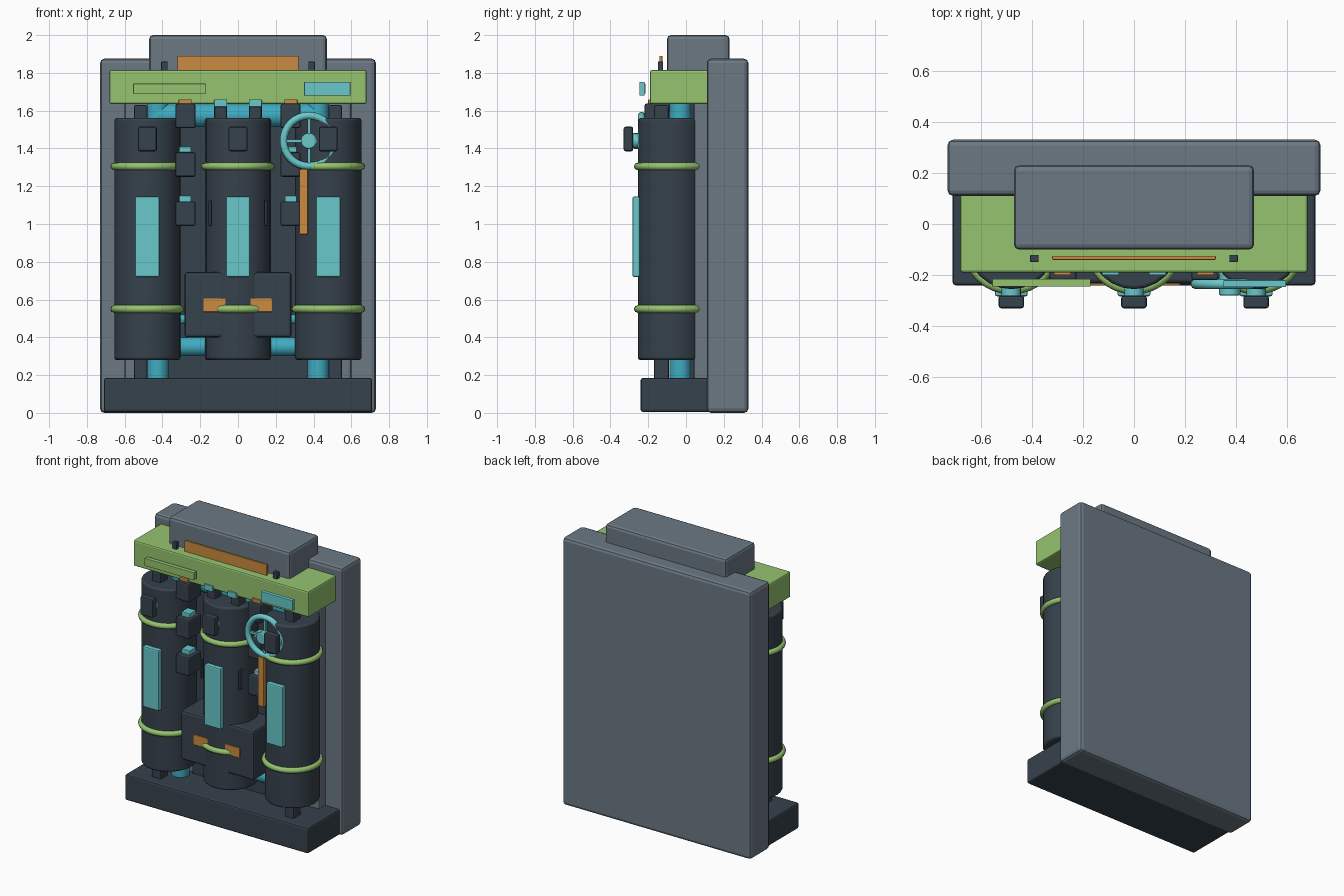
import bpy, math
from mathutils import Matrix

old = bpy.data.objects.get("Cube")
if old:
    bpy.data.objects.remove(old, do_unlink=True)


def material(name, rgb):
    m = bpy.data.materials.new(name)
    m.use_nodes = True
    m.diffuse_color = (*rgb, 1)
    m.node_tree.nodes["Principled BSDF"].inputs["Base Color"].default_value = (*rgb, 1)
    return m


GREY = material("slate grey", (0.15, 0.19, 0.23))
DARK = material("dark blue grey", (0.037, 0.054, 0.073))
GREEN = material("leaf green", (0.30, 0.55, 0.16))
CYAN = material("pale cyan", (0.14, 0.58, 0.60))
TEAL = material("pipe teal", (0.05, 0.41, 0.53))
ORANGE = material("orange", (0.60, 0.26, 0.05))


def finish(name, mat, bevel=0, segments=2):
    ob = bpy.context.object
    ob.name = ob.data.name = name
    ob.data.materials.append(mat)
    if bevel:
        mod = ob.modifiers.new("soft edges", "BEVEL")
        mod.width, mod.segments = bevel, segments
        mod.limit_method = "ANGLE"
        mod.angle_limit = math.radians(40)
    return ob


def box(name, mat, x, y, z, bevel=0.006):
    """Box from (low, high) ranges on each axis."""
    bpy.ops.mesh.primitive_cube_add(size=1)
    ob = bpy.context.object
    size = [b - a for a, b in (x, y, z)]
    centre = [(a + b) / 2 for a, b in (x, y, z)]
    ob.data.transform(Matrix.Translation(centre) @ Matrix.Diagonal((*size, 1)))
    return finish(name, mat, bevel)


def around(c, half):
    return (c - half, c + half)


TURN = {"x": (0, math.pi / 2, 0), "y": (math.pi / 2, 0, 0), "z": (0, 0, 0)}


def rod(name, mat, centre, radius, length, axis="z", sides=24, bevel=0):
    bpy.ops.mesh.primitive_cylinder_add(vertices=sides, radius=radius, depth=length,
                                        location=centre, rotation=TURN[axis])
    bpy.ops.object.shade_smooth_by_angle(angle=math.radians(35))
    return finish(name, mat, bevel)


def ring(name, mat, centre, major, minor, axis="z"):
    bpy.ops.mesh.primitive_torus_add(major_radius=major, minor_radius=minor,
                                     major_segments=32, minor_segments=8,
                                     location=centre, rotation=TURN[axis])
    bpy.ops.object.shade_smooth_by_angle(angle=math.radians(50))
    return finish(name, mat)


# Housing
box("back_panel", GREY, (-0.73, 0.73), (0.11, 0.33), (0, 1.875), 0.022)
box("inner_panel", GREY, (-0.60, 0.60), (0.04, 0.13), (0.1, 1.75), 0.015)
box("core_panel", DARK, (-0.37, 0.37), (0.02, 0.12), (0.1, 1.7))
box("base_plinth", DARK, (-0.71, 0.71), (-0.24, 0.2), (0.005, 0.185), 0.012)
box("header_beam", GREEN, (-0.68, 0.68), (-0.19, 0.13), (1.635, 1.815), 0.01)
box("top_block", GREY, (-0.47, 0.47), (-0.10, 0.23), (1.7, 2.0), 0.02)

# Header details
box("carry_bar", ORANGE, (-0.32, 0.32), (-0.14, -0.125), (1.8, 1.89), 0.003)
box("header_strip", GREEN, (-0.555, -0.17), (-0.245, -0.215), (1.69, 1.743), 0.002)
box("header_display", CYAN, (0.35, 0.595), (-0.247, -0.22), (1.68, 1.753), 0.003)
for s in (-1, 1):
    box("carry_bar_peg", DARK, around(s * 0.39, 0.017), around(-0.135, 0.014), (1.8, 1.86), 0.004)
    for x, mat in ((0.28, ORANGE), (0.092, CYAN)):
        box("status_light", mat, around(s * x, 0.034), (-0.2, -0.18), (1.62, 1.66), 0.003)

# Three tanks with bands, gauges and knobs
TANK_Y = -0.08
for x in (-0.48, 0, 0.478):
    rod("tank", DARK, (x, TANK_Y, 0.92), 0.175, 1.28, bevel=0.012)
    for z in (0.55, 1.305):
        ring("tank_band", GREEN, (x, TANK_Y, z), 0.176, 0.02)
    box("tank_gauge", CYAN, around(x, 0.064), (-0.283, -0.245), (0.72, 1.145), 0.008)
    rod("knob_stem", CYAN, (x, -0.265, 1.44), 0.038, 0.05, "y", 16)
    box("tank_knob", DARK, around(x, 0.05), (-0.33, -0.28), (1.385, 1.515), 0.01)

# Pipework behind the tanks
for s in (-1, 1):
    rod("riser_pipe", TEAL, (s * 0.424, -0.03, 0.9), 0.057, 1.5)
    for low, high in ((0.17, 0.3), (1.54, 1.63)):
        box("tank_peg", DARK, around(s * 0.515, 0.036), (-0.17, -0.09), (low, high), 0.01)
    box("centre_peg", DARK, around(s * 0.092, 0.034), (-0.17, -0.09), (1.54, 1.635), 0.01)
    box("tank_rib", DARK, around(s * 0.148, 0.007), (-0.2, -0.15), (0.99, 1.125), 0.003)
for z, r in ((0.35, 0.05), (0.495, 0.025), (1.575, 0.062)):
    rod("cross_pipe", TEAL, (0, -0.03, z), r, 0.85, "x")

# Valve blocks between the tanks
for s in (-1, 1):
    for z in (1.055, 1.315, 1.572):
        box("valve_block", DARK, around(s * 0.278, 0.053), (-0.22, -0.08), around(z, 0.065), 0.01)
        if z < 1.5:
            box("valve_cap", CYAN, around(s * 0.28, 0.032), (-0.18, -0.11), (z + 0.05, z + 0.095), 0.004)

# Hand wheel and lever
WHEEL = (0.375, -0.235, 1.44)
ring("wheel_rim", CYAN, WHEEL, 0.134, 0.02, "y")
rod("wheel_hub", CYAN, (0.375, -0.235, 1.44), 0.042, 0.09, "y", 16, 0.006)
box("wheel_spoke", CYAN, (0.25, 0.5), around(-0.235, 0.008), around(1.44, 0.008), 0)
box("wheel_spoke", CYAN, around(0.375, 0.008), around(-0.235, 0.008), (1.31, 1.57), 0)
box("lever", ORANGE, (0.325, 0.37), (-0.245, -0.215), (0.945, 1.29), 0.004)

# Lower control box with latch plate
box("control_box", DARK, (-0.283, 0.283), (-0.232, 0.03), (0.40, 0.745), 0.015)
box("latch_plate", ORANGE, (-0.183, 0.18), (-0.24, -0.225), (0.535, 0.605), 0.002)
